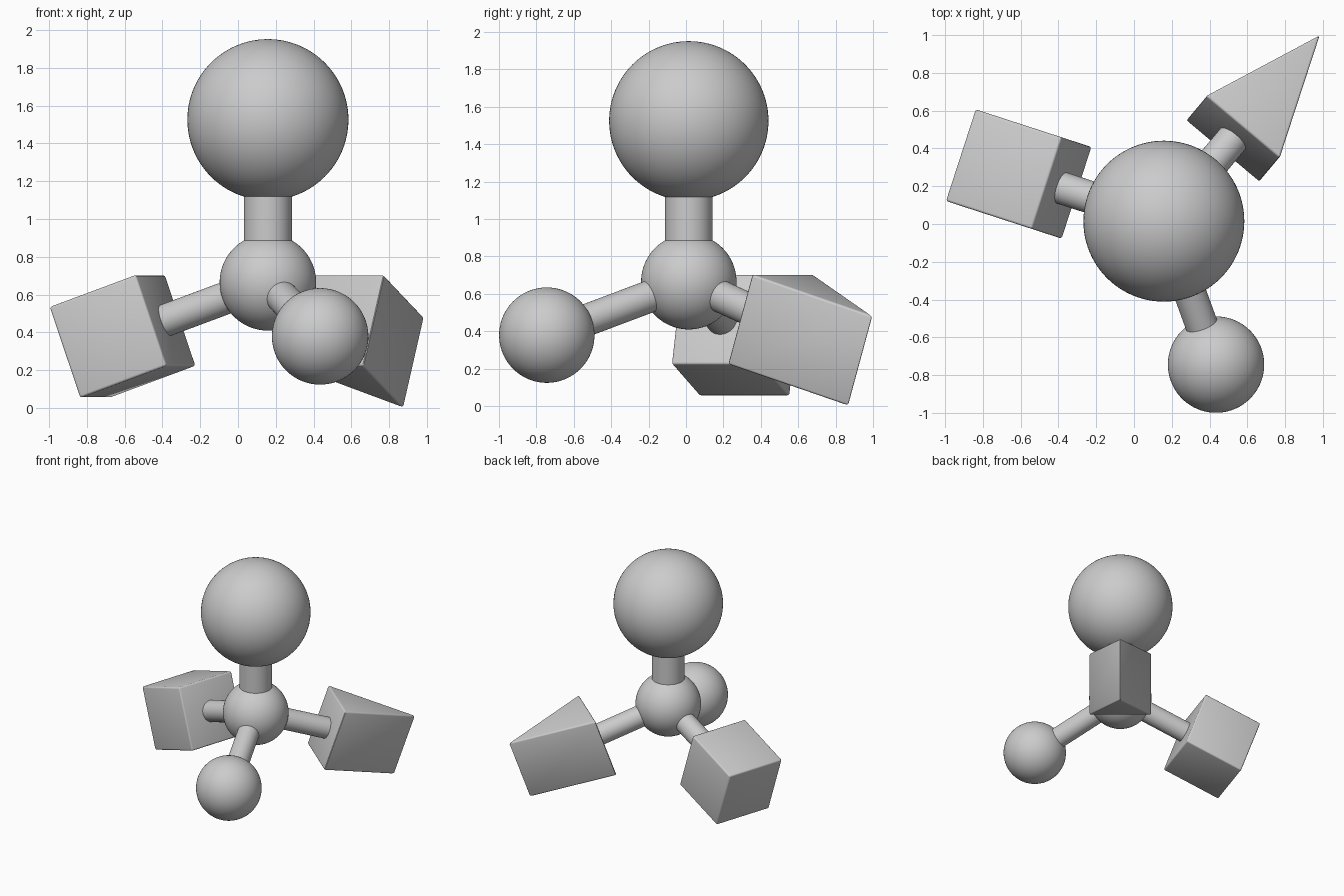
import bpy
import bmesh
import math
from mathutils import Matrix, Vector

if "Cube" in bpy.data.objects:
    bpy.data.objects.remove(bpy.data.objects["Cube"])

CENTER = Vector((0.158, 0.015, 0.665))
BOND = 0.857                    # centre-to-centre spacing
TILT = math.asin(1 / 3)         # tetrahedral downward tilt
SIZE = 0.51                     # block width and small ball diameter


def arm(azimuth):
    """Frame whose +x axis runs outward along a lower bond."""
    return (Matrix.Translation(CENTER)
            @ Matrix.Rotation(math.radians(azimuth), 4, 'Z')
            @ Matrix.Rotation(TILT, 4, 'Y'))


def finish(name, bm, matrix):
    mesh = bpy.data.meshes.new(name)
    bmesh.ops.recalc_face_normals(bm, faces=bm.faces)
    bm.to_mesh(mesh)
    bm.free()
    obj = bpy.data.objects.new(name, mesh)
    bpy.context.collection.objects.link(obj)
    obj.matrix_world = matrix
    bpy.ops.object.select_all(action='DESELECT')
    obj.select_set(True)
    bpy.context.view_layer.objects.active = obj
    bpy.ops.object.shade_smooth_by_angle(angle=math.radians(30))
    return obj


def ball(name, location, radius):
    bm = bmesh.new()
    bmesh.ops.create_uvsphere(bm, u_segments=96, v_segments=48, radius=radius)
    finish(name, bm, Matrix.Translation(location))


def rod(name, frame, radius, start, end):
    """Cylinder along the frame's x axis."""
    bm = bmesh.new()
    place = (Matrix.Translation(((start + end) / 2, 0, 0))
             @ Matrix.Rotation(math.pi / 2, 4, 'Y'))
    bmesh.ops.create_cone(bm, cap_ends=True, segments=64, radius1=radius,
                          radius2=radius, depth=end - start, matrix=place)
    finish(name, bm, frame)


def block(name, frame, outline):
    """Outline in the frame's xy plane, extruded vertically, edges eased."""
    bm = bmesh.new()
    face = bm.faces.new([bm.verts.new((x, y, -SIZE / 2)) for x, y in outline])
    out = bmesh.ops.extrude_face_region(bm, geom=[face])
    bmesh.ops.translate(bm, vec=(0, 0, SIZE), verts=[
        v for v in out["geom"] if isinstance(v, bmesh.types.BMVert)])
    bmesh.ops.recalc_face_normals(bm, faces=bm.faces)
    bmesh.ops.bevel(bm, geom=bm.edges[:], offset=0.013, segments=3,
                    profile=0.5, affect='EDGES')
    finish(name, bm, frame)


# Central ball, large upper ball and thick neck
ball("center_ball", CENTER, 0.255)
ball("top_ball", CENTER + Vector((0, 0, 0.86)), 0.426)
upright = Matrix.Translation(CENTER) @ Matrix.Rotation(-math.pi / 2, 4, 'Y')
rod("neck_rod", upright, 0.127, 0.15, 0.53)

# Three lower bonds
ball_arm, prism_arm, cube_arm = arm(-70), arm(50), arm(162)
for name, frame in (("ball_rod", ball_arm), ("prism_rod", prism_arm),
                    ("cube_rod", cube_arm)):
    rod(name, frame, 0.086, 0.18, 0.66)

# Shapes at the ends of the bonds
ball("small_ball", ball_arm @ Vector((BOND, 0, 0)), SIZE / 2)
h = SIZE / 2
near, far = BOND - h, BOND + h
block("cube_block", cube_arm, [(near, -h), (far, -h), (far, h), (near, h)])
block("prism_block", prism_arm, [(near, -h), (1.275, 0), (near, h)])
